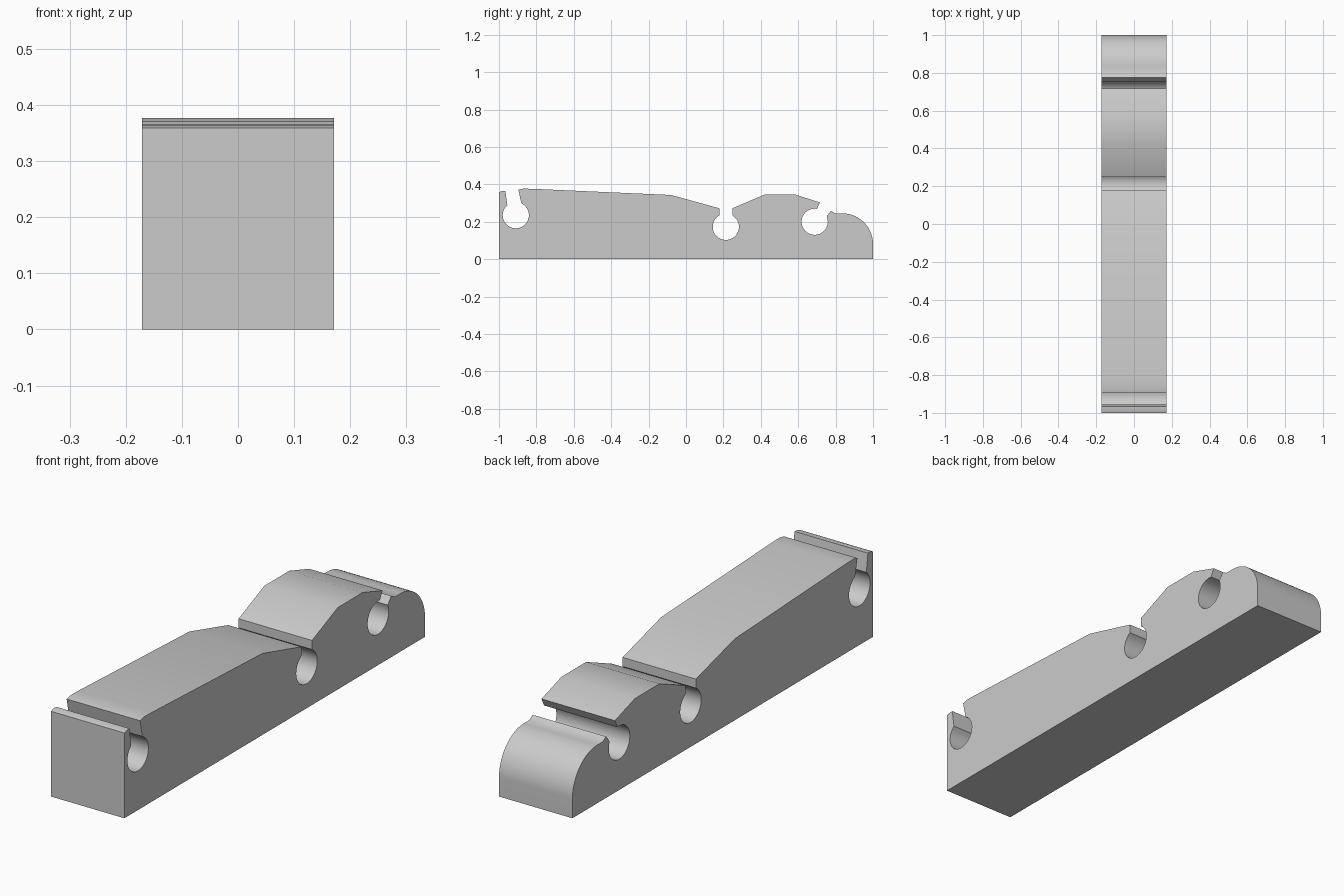
import bpy
import bmesh
from math import cos, sin, radians

cube = bpy.data.objects.get("Cube")
if cube:
    bpy.data.objects.remove(cube, do_unlink=True)

HALF_WIDTH = 0.171
HOLE_RADIUS = 0.07


def arc(y, z, radius, start, end, steps):
    """Points (y, z) along an arc, angles in degrees."""
    angles = [radians(start + (end - start) * i / steps) for i in range(steps + 1)]
    return [(y + radius * cos(a), z + radius * sin(a)) for a in angles]


def hole(y, z, left, right):
    """Round channel, open at the top between the two angles."""
    return arc(y, z, HOLE_RADIUS, left, right + 360, 36)


# Side profile, from the front foot over the top to the back foot
profile = [(-1, 0), (-1, 0.359), (-0.985, 0.364), (-0.966, 0.365)]
profile += hole(-0.91, 0.235, 130, 65)                       # front channel
profile += [(-0.896, 0.371), (-0.87, 0.377), (-0.82, 0.376),
            (-0.08, 0.343), (0.178, 0.272)]                  # long sloping back
profile += hole(0.213, 0.173, 120, 60)                       # middle channel
profile += [(0.248, 0.272), (0.42, 0.345), (0.585, 0.345), (0.717, 0.303)]
profile += hole(0.688, 0.2, 80, 24)                          # rear channel
profile += [(0.775, 0.258), (0.798, 0.245)]                  # raised lip
profile += arc(0.835, 0.08, 0.165, 90, 0, 18)                # rounded end
profile += [(1, 0)]

# Extrude the profile across the width
bm = bmesh.new()
side = bm.faces.new([bm.verts.new((-HALF_WIDTH, y, z)) for y, z in profile])
extruded = bmesh.ops.extrude_face_region(bm, geom=[side], use_keep_orig=True)
moved = [v for v in extruded["geom"] if isinstance(v, bmesh.types.BMVert)]
bmesh.ops.translate(bm, vec=(2 * HALF_WIDTH, 0, 0), verts=moved)
bmesh.ops.recalc_face_normals(bm, faces=bm.faces)
mesh = bpy.data.meshes.new("channelled_block")
bm.to_mesh(mesh)
bm.free()

block = bpy.data.objects.new("channelled_block", mesh)
bpy.context.collection.objects.link(block)

# Single grey material
grey = bpy.data.materials.new("light_grey")
grey.use_nodes = True
colour = (0.6, 0.6, 0.6, 1)
grey.diffuse_color = colour
for node in grey.node_tree.nodes:
    if node.type == "BSDF_PRINCIPLED":
        node.inputs["Base Color"].default_value = colour
mesh.materials.append(grey)

# Smooth curves, sharp edges
bpy.ops.object.select_all(action="DESELECT")
block.select_set(True)
bpy.context.view_layer.objects.active = block
bpy.ops.object.shade_smooth_by_angle(angle=radians(30))
